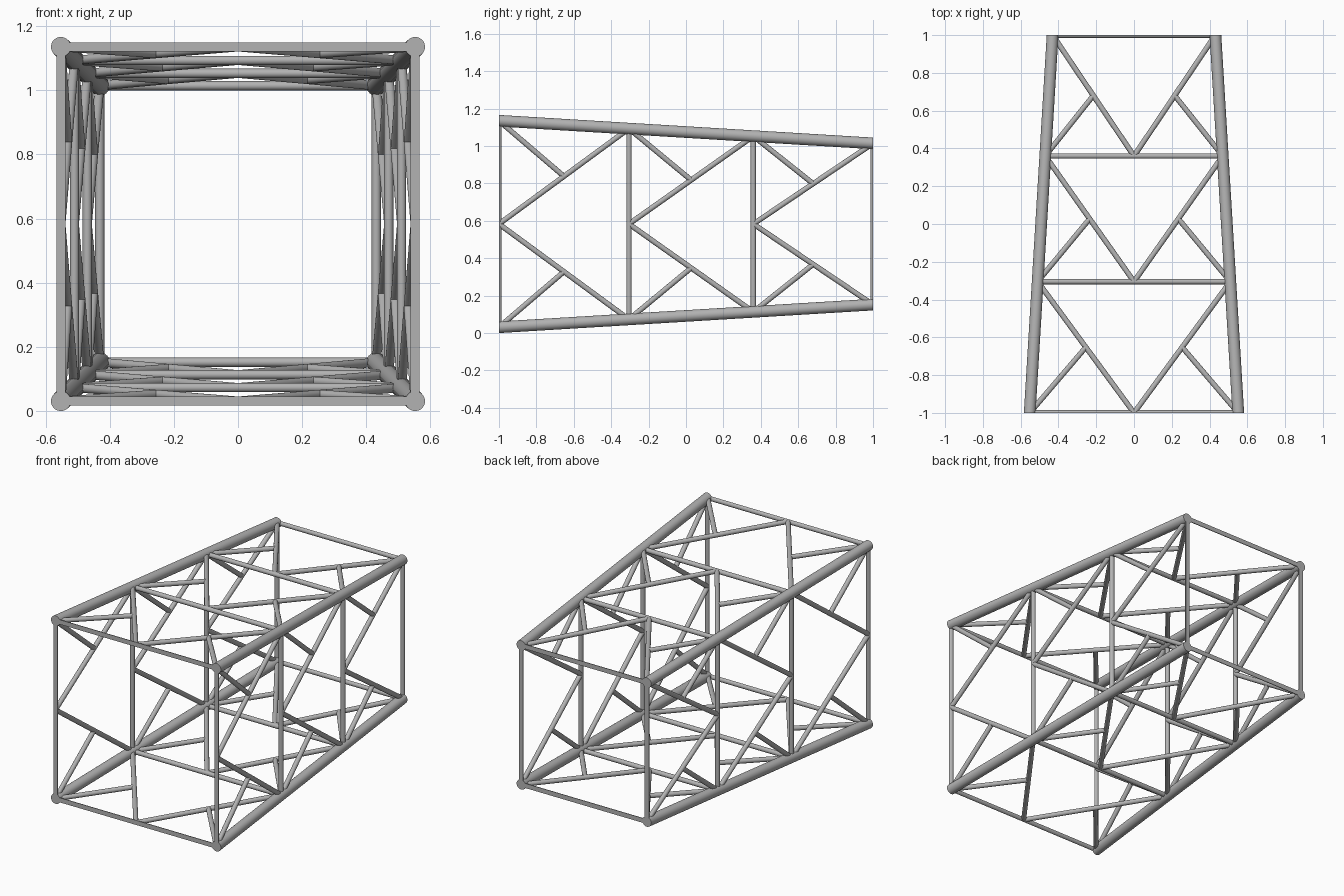
import bpy, bmesh, math
from mathutils import Vector, Matrix

cube = bpy.data.objects.get("Cube")
if cube:
    bpy.data.objects.remove(cube, do_unlink=True)

MID_Z = 0.583                        # height of the truss axis
FRONT_HALF, BACK_HALF = 0.552, 0.431
CHORD_R, BRACE_R = 0.031, 0.0142
STATIONS = [-1.0, -0.305, 0.36, 1.0]  # ring frames along y

steel = bpy.data.materials.new("grey steel")
steel.use_nodes = True
grey = (0.45, 0.45, 0.45, 1)
steel.diffuse_color = grey
steel.node_tree.nodes["Principled BSDF"].inputs["Base Color"].default_value = grey


def half(y):
    """Half width of the tapering frame at y."""
    return FRONT_HALF + (BACK_HALF - FRONT_HALF) * (y + 1) / 2


def tube(name, a, b, radius, sides=24):
    """Capped round tube from a to b, trimmed flat at both ends of the truss."""
    axis = b - a
    turn = Vector((0, 0, 1)).rotation_difference(axis).to_matrix().to_4x4()
    bm = bmesh.new()
    bmesh.ops.create_cone(bm, cap_ends=True, segments=sides, radius1=radius,
                          radius2=radius, depth=axis.length,
                          matrix=Matrix.Translation((a + b) / 2) @ turn)
    for end in (-1, 1):
        bmesh.ops.bisect_plane(bm, geom=bm.verts[:] + bm.edges[:] + bm.faces[:],
                               dist=1e-5, plane_co=(0, end, 0),
                               plane_no=(0, end, 0), clear_outer=True)
        rim = [e for e in bm.edges if e.is_boundary]
        if rim:
            bmesh.ops.holes_fill(bm, edges=rim, sides=0)
    bmesh.ops.recalc_face_normals(bm, faces=bm.faces[:])
    mesh = bpy.data.meshes.new(name)
    bm.to_mesh(mesh)
    bm.free()
    mesh.shade_smooth()
    mesh.set_sharp_from_angle(angle=math.radians(35))
    mesh.materials.append(steel)
    obj = bpy.data.objects.new(name, mesh)
    bpy.context.collection.objects.link(obj)


# Four main chords, run slightly long so the trim leaves upright ends
for sx, side in ((-1, "right"), (1, "left")):
    for sz, level in ((-1, "lower"), (1, "upper")):
        a, b = (Vector((sx * half(y), y, MID_Z + sz * half(y))) for y in (-1.1, 1.1))
        tube(f"{level}_{side}_chord", a, b, CHORD_R)

# Bracing, repeated on the four sides of the truss
for k, face in enumerate(("top", "left", "bottom", "right")):
    spin = Matrix.Rotation(k * math.pi / 2, 3, "Y")

    def on_face(u, y):
        """Point on this side; u runs from -1 to 1 between its chords."""
        return spin @ Vector((u * half(y), y, half(y))) + Vector((0, 0, MID_Z))

    for i, y in enumerate(STATIONS):
        tube(f"{face}_crossbar_{i + 1}", on_face(-1, y), on_face(1, y), BRACE_R)

    for i, (y0, y1) in enumerate(zip(STATIONS, STATIONS[1:])):
        for s, tag in ((-1, "a"), (1, "b")):
            start, end = on_face(0, y0), on_face(s, y1)
            tube(f"{face}_diagonal_{i + 1}{tag}", start, end, BRACE_R)
            tube(f"{face}_strut_{i + 1}{tag}", on_face(s, y0), (start + end) / 2, BRACE_R)
